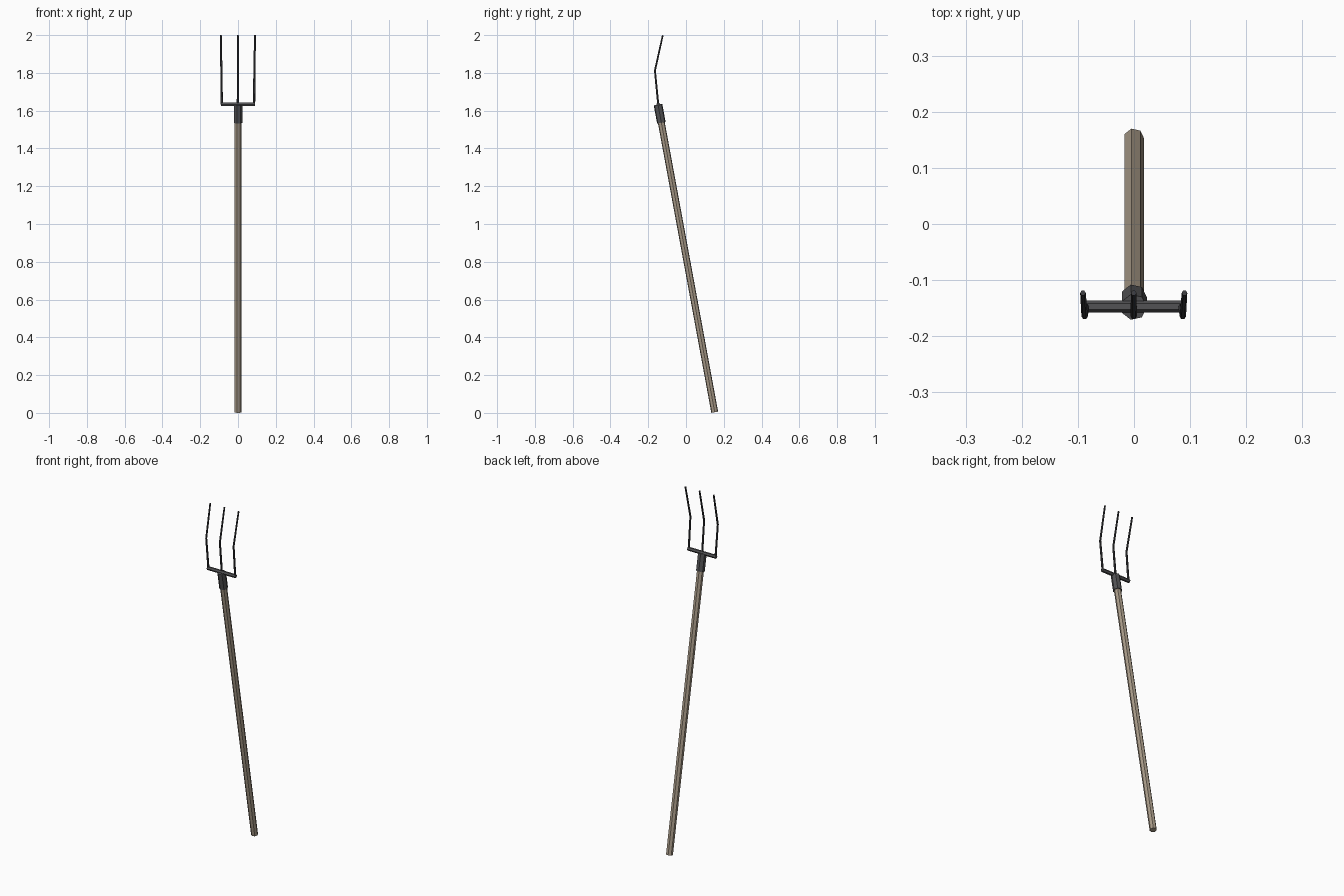
import bpy, bmesh, math
from mathutils import Vector

if "Cube" in bpy.data.objects:
    bpy.data.objects.remove(bpy.data.objects["Cube"])


def material(name, rgb):
    m = bpy.data.materials.new(name)
    m.diffuse_color = (*rgb, 1)
    m.use_nodes = True
    m.node_tree.nodes["Principled BSDF"].inputs["Base Color"].default_value = m.diffuse_color
    return m


wood = material("wood", (0.40, 0.33, 0.25))
iron = material("iron", (0.085, 0.085, 0.09))
dark_iron = material("dark_iron", (0.045, 0.045, 0.05))


def tube(name, path, radii, sides, mat, side_axis=(1, 0, 0), phase=0.0):
    """Flat-sided capped tube through the path points."""
    pts = [Vector(p) for p in path]
    bm = bmesh.new()
    rings = []
    for i, p in enumerate(pts):
        t = (pts[min(i + 1, len(pts) - 1)] - pts[max(i - 1, 0)]).normalized()
        u = Vector(side_axis)
        u = (u - t * u.dot(t)).normalized()
        v = t.cross(u)
        angles = [phase + 2 * math.pi * k / sides for k in range(sides)]
        rings.append([bm.verts.new(p + radii[i] * (u * math.cos(a) + v * math.sin(a)))
                      for a in angles])
    for a, b in zip(rings, rings[1:]):
        for k in range(sides):
            n = (k + 1) % sides
            bm.faces.new((a[k], a[n], b[n], b[k]))
    bm.faces.new(rings[0][::-1])
    bm.faces.new(rings[-1])
    mesh = bpy.data.meshes.new(name)
    bm.to_mesh(mesh)
    bm.free()
    mesh.materials.append(mat)
    ob = bpy.data.objects.new(name, mesh)
    bpy.context.collection.objects.link(ob)
    return ob


X0 = -0.0005


def on_axis(z):
    """Point on the leaning handle axis at height z."""
    return (X0, 0.152 - 0.1843 * (z - 0.0034), z)


# Seven-sided wooden shaft and iron socket
tube("handle", [on_axis(0.0034), on_axis(1.60)], [0.0187] * 2, 7, wood)
tube("socket", [on_axis(1.536), on_axis(1.632)], [0.0235] * 2, 7, iron)

# Crossbar carrying the tines
tube("crossbar", [(X0 - 0.09, -0.147, 1.633), (X0 + 0.09, -0.147, 1.633)],
     [0.0105] * 2, 6, iron, side_axis=(0, 1, 0))

# Three bent tines, the outer pair spreading slightly
for name, s in (("left_tine", -1), ("middle_tine", 0), ("right_tine", 1)):
    tube(name, [(X0 + s * 0.0855, -0.147, 1.633),
                (X0 + s * 0.0875, -0.1645, 1.812),
                (X0 + s * 0.0905, -0.123, 1.999)],
         [0.0062, 0.0057, 0.005], 6, dark_iron)
